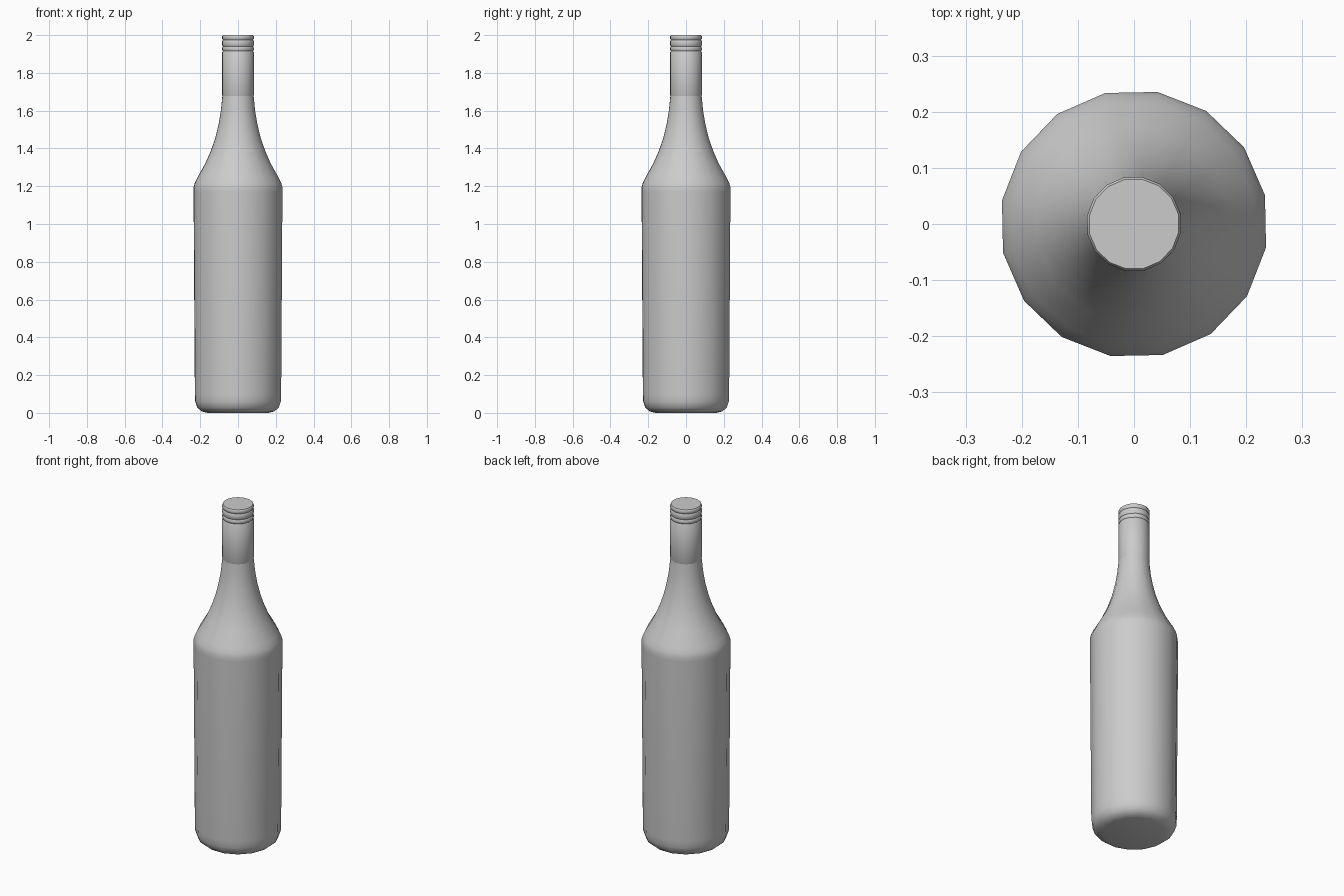
import bpy
import math

if "Cube" in bpy.data.objects:
    bpy.data.objects.remove(bpy.data.objects["Cube"])

SIDES = 16
TURN = math.radians(12.4)

grey = bpy.data.materials.new("light grey")
grey.use_nodes = True
GREY = (0.6, 0.6, 0.6, 1)
grey.diffuse_color = GREY
grey.node_tree.nodes["Principled BSDF"].inputs["Base Color"].default_value = GREY


def lathe(name, profile):
    """Spin a (radius, height) profile about z and close both ends."""
    verts, faces = [], []
    for r, z in profile:
        for i in range(SIDES):
            a = TURN + i * math.tau / SIDES
            verts.append((r * math.cos(a), r * math.sin(a), z))
    for k in range(len(profile) - 1):
        for i in range(SIDES):
            j = (i + 1) % SIDES
            low, high = k * SIDES, (k + 1) * SIDES
            faces.append((low + i, low + j, high + j, high + i))
    faces.append(tuple(reversed(range(SIDES))))
    last = (len(profile) - 1) * SIDES
    faces.append(tuple(range(last, last + SIDES)))
    mesh = bpy.data.meshes.new(name)
    mesh.from_pydata(verts, [], faces)
    mesh.materials.append(grey)
    obj = bpy.data.objects.new(name, mesh)
    bpy.context.collection.objects.link(obj)
    bpy.ops.object.select_all(action="DESELECT")
    obj.select_set(True)
    bpy.context.view_layer.objects.active = obj
    bpy.ops.object.shade_smooth_by_angle(angle=math.radians(40))
    return obj


# Bottle body: rounded foot, straight wall, shoulder and curved neck
lathe("bottle_body", [
    (0.165, 0.0), (0.195, 0.008), (0.219, 0.028), (0.230, 0.06),
    (0.232, 0.10), (0.239, 1.17), (0.239, 1.195), (0.233, 1.215),
    (0.219, 1.245), (0.176, 1.32), (0.145, 1.39), (0.121, 1.46),
    (0.104, 1.53), (0.092, 1.60), (0.085, 1.67), (0.082, 1.70),
])

# Cap sleeve over the neck, with shallow grooves near the top
sleeve = [(0.083, 1.675), (0.085, 1.68)]
for z in (1.915, 1.94, 1.975):
    sleeve += [(0.085, z - 0.006), (0.081, z), (0.085, z + 0.006)]
sleeve += [(0.085, 1.994), (0.081, 2.0)]
lathe("cap_sleeve", sleeve)
